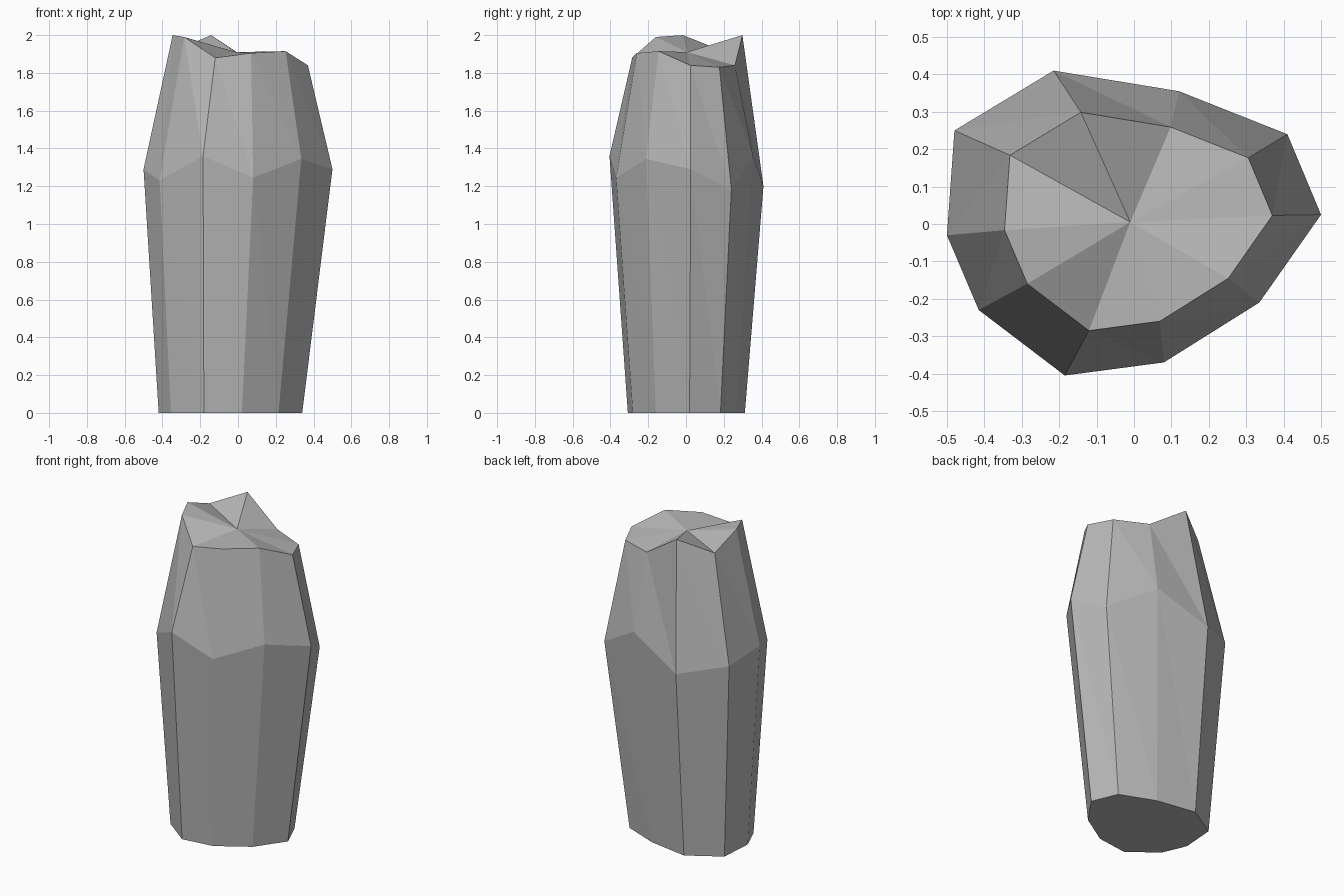
import bpy
import bmesh

cube = bpy.data.objects.get("Cube")
if cube:
    bpy.data.objects.remove(cube, do_unlink=True)

# Plain stone colour
stone = bpy.data.materials.new("stone_grey")
stone.use_nodes = True
colour = (0.48, 0.48, 0.48, 1)
stone.diffuse_color = colour
bsdf = next(n for n in stone.node_tree.nodes if n.type == 'BSDF_PRINCIPLED')
bsdf.inputs["Base Color"].default_value = colour

# Irregular ten-sided outline of the widest part, counter-clockwise from +x
outline = [(0.5, 0.025), (0.41, 0.24), (0.12, 0.355), (-0.215, 0.41),
           (-0.48, 0.25), (-0.5, -0.03), (-0.415, -0.23), (-0.185, -0.405),
           (0.08, -0.37), (0.335, -0.21)]
waist_heights = [1.29, 1.18, 1.36, 1.2, 1.26, 1.29, 1.23, 1.36, 1.245, 1.345]
rim_heights = [1.84, 1.83, 1.84, 2, 1.92, 2, 1.99, 1.88, 1.905, 1.915]
sides = len(outline)

bm = bmesh.new()


def ring(scale, shift_x, shift_y, heights):
    """Scaled copy of the outline with its own height at each corner."""
    return [bm.verts.new((x * scale + shift_x, y * scale + shift_y, z))
            for (x, y), z in zip(outline, heights)]


def wall(low, high):
    """Two facets per side, split on the same diagonal all the way round."""
    for i in range(sides):
        j = (i + 1) % sides
        bm.faces.new((low[i], low[j], high[i]))
        bm.faces.new((low[j], high[j], high[i]))


# Tapered foot, wide waist and jagged rim
foot = ring(0.76, -0.04, 0, [0] * sides)
waist = ring(1, 0, 0, waist_heights)
rim = ring(0.716, 0.012, 0.005, rim_heights)
wall(foot, waist)
wall(waist, rim)

# Flat underside and fan of facets on top
bm.faces.new(foot[::-1])
crown = bm.verts.new((-0.01, 0.005, 1.91))
for i in range(sides):
    bm.faces.new((rim[i], rim[(i + 1) % sides], crown))

bmesh.ops.recalc_face_normals(bm, faces=bm.faces)
mesh = bpy.data.meshes.new("standing_stone")
bm.to_mesh(mesh)
bm.free()
mesh.materials.append(stone)
rock = bpy.data.objects.new("standing_stone", mesh)
bpy.context.collection.objects.link(rock)
